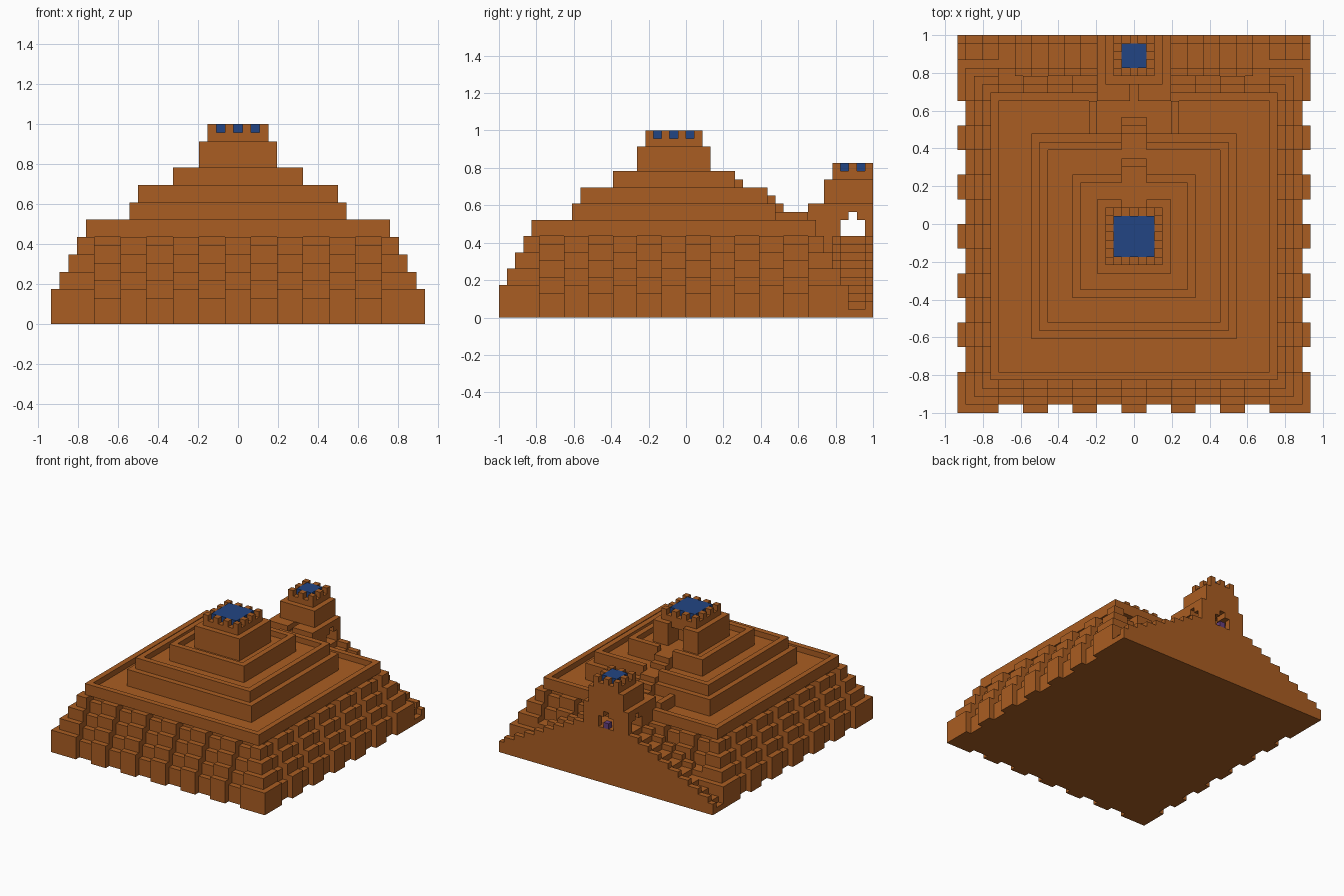
import bpy, bmesh, math

cube = bpy.data.objects.get("Cube")
if cube:
    bpy.data.objects.remove(cube, do_unlink=True)

UNIT = 1 / 23          # edge length of one building block
CENTRE = -1.5          # y centre of the terraces, in blocks
parts = {}


def material(name, colour):
    mat = bpy.data.materials.new(name)
    mat.use_nodes = True
    mat.diffuse_color = (*colour, 1)
    bsdf = mat.node_tree.nodes["Principled BSDF"]
    bsdf.inputs["Base Color"].default_value = (*colour, 1)
    bsdf.inputs["Roughness"].default_value = 0.9
    return mat


clay = material("orange clay", (0.40, 0.11, 0.016))
blue = material("blue glaze", (0.016, 0.06, 0.23))
purple = material("purple", (0.13, 0.05, 0.2))


def box(x0, x1, y0, y1, z0, z1):
    """Set of blocks in a box; x bounds lie on half blocks."""
    return {(x, y, z) for x in range(math.ceil(x0), math.floor(x1) + 1)
            for y in range(y0, y1) for z in range(z0, z1)}


def mid(half, y0, y1, z0, z1):
    return box(-half, half, y0, y1, z0, z1)


def square(half, z0, z1):
    return mid(half, int(CENTRE - half), int(CENTRE + half), z0, z1)


def add(name, cells, mat=clay):
    taken = set().union(*(c for c, _ in parts.values())) if parts else set()
    parts[name] = (cells - taken, mat)


def merlons(half, y0, y1, z):
    """Every other block around the edge of a roof."""
    ring = mid(half, y0, y1, z, z + 1) - mid(half - 1, y0 + 1, y1 - 1, z, z + 1)
    return {c for c in ring
            if (c[0] + math.floor(half)) % 2 == 0 and (c[1] - y0) % 2 == 0}


# Lower walls, recessed between the buttresses, with a parapet
walls = set()
for i in range(5):
    walls |= square(20.5 - i, max(0, 2 * i + 1), 2 * i + 3) if i else square(20.5, 0, 3)
walls = {c for c in walls if c[2] < 10}
walls |= square(17.5, 10, 12) - square(16.5, 11, 12)
add("lower_walls", walls)


# Stepped buttresses at regular spacing and at the corners
def in_band(d):
    return d >= 17 or (d + 1) % 6 < 3


buttresses = set()
for i in range(4):
    layer = square(21.5 - i, 2 * i + 2 if i else 0, 2 * i + 4)
    buttresses |= {c for c in layer if in_band(min(abs(c[0]), abs(c[1] + 2)))}
add("buttresses", buttresses)

# Middle and upper terraces with sunken floors, open where the stairs arrive
add("middle_terrace", (square(12.5, 11, 14) | square(11.5, 14, 16))
    - square(10.5, 15, 16) - mid(1.5, 9, 10, 15, 16))
add("upper_terrace", square(7.5, 15, 18)
    - square(6.5, 17, 18) - mid(1.5, 5, 6, 17, 18))
add("temple", (square(4.5, 17, 21) | square(3.5, 21, 22))
    - mid(1.5, 2, 3, 17, 21) - mid(1.5, 0, 2, 17, 20))
add("temple_merlons", merlons(3.5, -5, 2, 22))
add("temple_roof", square(2.5, 22, 23), blue)

# Stairs from the gate up to the temple
add("lower_stairs", mid(1.5, 10, 11, 14, 15) | mid(1.5, 11, 12, 11, 14)
    | mid(1.5, 12, 13, 11, 13))
add("upper_stairs", mid(1.5, 6, 7, 15, 17) | mid(1.5, 7, 8, 15, 16))
bridge = mid(5.5, 11, 15, 11, 13) - mid(4.5, 11, 15, 12, 13)
add("bridge", bridge)

# Gatehouse with arched openings to both sides and to the back
gate = mid(4.5, 15, 23, 0, 14) | mid(3.5, 17, 23, 14, 17) | mid(2.5, 18, 23, 17, 18)
gate -= mid(4.5, 19, 22, 10, 12) | mid(4.5, 20, 21, 12, 13)
gate -= mid(1.5, 22, 23, 10, 12) | mid(0.5, 20, 23, 12, 13)
gate -= mid(1.5, 15, 19, 12, 13) | mid(0.5, 15, 20, 13, 14)
add("gatehouse", gate)
add("gate_merlons", merlons(2.5, 18, 23, 18))
add("gate_roof", mid(1.5, 19, 22, 18, 19), blue)

# Flights of steps along the back wall, between two parapets
steps, parapets = set(), set()
for d in range(5, 22):
    top = 1 + (22 - d) // 2
    for x in (-d, d):
        steps |= box(x, x, 18, 23, 0, top)
        parapets |= box(x, x, 18, 19, top, top + 1)
        parapets |= box(x, x, 22, 23, top, top + 1)
add("back_steps", steps)
add("back_parapets", parapets)

# Small ornament on the sill of the back opening
add("sill_ornament", mid(0.5, 22, 23, 10, 11), purple)


# Turn each part into a mesh of its exposed faces
def build(name, cells, mat, solid):
    bm = bmesh.new()
    verts = {}

    def vert(p):
        if p not in verts:
            verts[p] = bm.verts.new(((p[0] - 0.5) * UNIT, p[1] * UNIT, p[2] * UNIT))
        return verts[p]

    for c in cells:
        for axis in range(3):
            for side in (0, 1):
                n = list(c)
                n[axis] += 2 * side - 1
                if tuple(n) in solid:
                    continue
                u, v = (axis + 1) % 3, (axis + 2) % 3
                loop = []
                for a, b in ((0, 0), (1, 0), (1, 1), (0, 1)):
                    p = list(c)
                    p[axis] += side
                    p[u] += a
                    p[v] += b
                    loop.append(vert(tuple(p)))
                bm.faces.new(loop if side else loop[::-1])
    bmesh.ops.dissolve_limit(bm, angle_limit=0.01, verts=bm.verts[:], edges=bm.edges[:])
    mesh = bpy.data.meshes.new(name)
    bm.to_mesh(mesh)
    bm.free()
    mesh.materials.append(mat)
    bpy.context.collection.objects.link(bpy.data.objects.new(name, mesh))


solid = set().union(*(c for c, _ in parts.values()))
for name, (cells, mat) in parts.items():
    build(name, cells, mat, solid)
